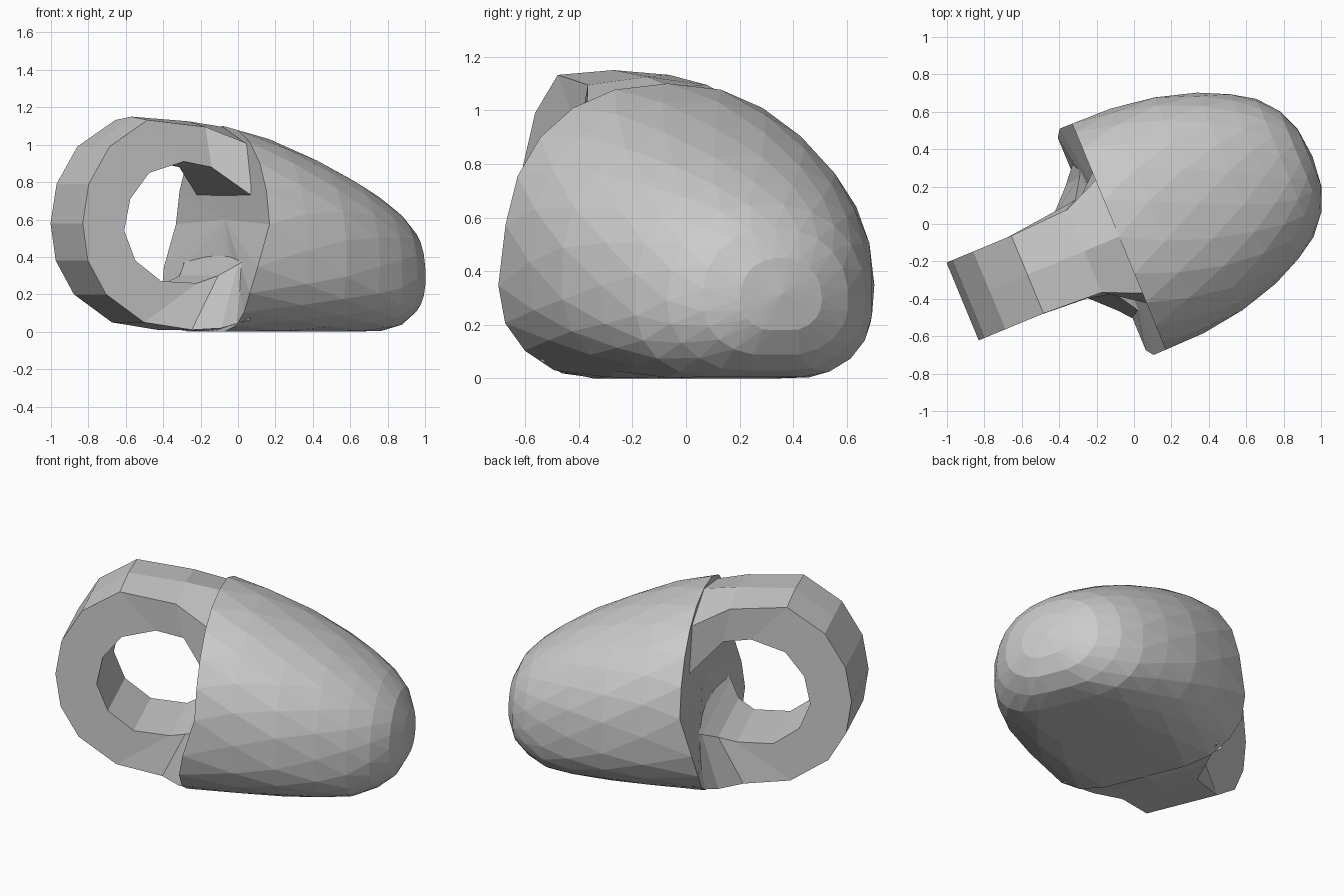
import bpy, math
from mathutils import Matrix

if "Cube" in bpy.data.objects:
    bpy.data.objects.remove(bpy.data.objects["Cube"])

# Local frame: x along the body, y across it, then turned about z
TURN = Matrix.Rotation(math.radians(22.5), 4, 'Z') @ Matrix.Translation((0, -0.032, 0))


def make_object(name, verts, faces):
    mesh = bpy.data.meshes.new(name)
    mesh.from_pydata(verts, [], faces)
    mesh.transform(TURN)
    mesh.update()
    ob = bpy.data.objects.new(name, mesh)
    bpy.context.collection.objects.link(ob)
    return ob


def spow(c, e):
    return math.copysign(abs(c) ** e, c)


# Rounded body: lofted sections (position, half width, bottom, top)
stations = [(-0.10, 0.66, 0.0, 1.10), (0.12, 0.65, 0.0, 1.035),
            (0.36, 0.62, 0.0, 0.935), (0.58, 0.552, 0.0, 0.83),
            (0.74, 0.48, 0.005, 0.735), (0.86, 0.40, 0.03, 0.65),
            (0.95, 0.295, 0.09, 0.56), (1.003, 0.165, 0.18, 0.45)]
N = 22
verts, faces = [], []
for k, (u, w, z0, z1) in enumerate(stations):
    zc = z0 + 0.42 * (z1 - z0)
    for i in range(N):
        a = 2 * math.pi * (i + 0.5 * k) / N + math.pi / 2
        s, c = math.sin(a), math.cos(a)
        n = 2.25 if s > 0 else (2.7 if k < 5 else 2.2)
        h = z1 - zc if s > 0 else (zc - z0) * 1.06
        # the underside is cut flat
        z = max(z0, zc + h * spow(s, 2 / n))
        # the lower part of the rim reaches forward
        lip = 0.10 * min(1, max(0, (0.58 - z) / 0.33)) if k == 0 else 0
        verts.append((u - lip, w * spow(c, 2 / n), z))
for k in range(len(stations) - 1):
    for i in range(N):
        j = (i + 1) % N
        a, b, c, d = k * N + i, k * N + j, (k + 1) * N + i, (k + 1) * N + j
        faces += [(a, b, c), (b, d, c)]
# slightly hollow end wall and blunt tip
wall, tip = len(verts), len(verts) + 1
verts += [(-0.09, 0, 0.60), (1.02, 0, 0.315)]
last = (len(stations) - 1) * N
for i in range(N):
    j = (i + 1) % N
    faces += [(j, i, wall), (last + i, last + j, tip)]
make_object("body", verts, faces)

# Ring handle: outer point, inner point, outer and inner half thickness,
# and drop of the outer corners where it blends into the round body
H = 0.225
ring = [((-0.07, 1.09), (-0.05, 0.69), 0.34, 0.42, 0.095),
        ((-0.30, 1.125), (-0.26, 0.88), 0.24, H, 0.03),
        ((-0.63, 1.15), (-0.42, 0.91), H, H, 0.018),
        ((-0.85, 0.99), (-0.62, 0.85), H, H, 0),
        ((-0.97, 0.79), (-0.73, 0.71), H, H, 0),
        ((-1.005, 0.58), (-0.765, 0.54), H, H, 0),
        ((-0.975, 0.38), (-0.70, 0.38), H, H, 0),
        ((-0.87, 0.20), (-0.55, 0.27), H, H, 0),
        ((-0.65, 0.05), (-0.34, 0.26), H, H, 0),
        ((-0.38, 0.01), (-0.24, 0.30), 0.24, 0.27, 0),
        ((-0.26, 0.004), (-0.17, 0.36), 0.36, 0.38, -0.015),
        ((-0.15, 0.003), (-0.08, 0.45), 0.49, 0.57, -0.06)]
verts, faces = [], []
for (uo, zo), (ui, zi), ho, hi, drop in ring:
    verts += [(uo, -ho, zo - drop), (uo, 0, zo), (uo, ho, zo - drop),
              (ui, hi, zi), (ui, -hi, zi)]
for k in range(len(ring) - 1):
    for i in range(5):
        j = (i + 1) % 5
        a, b = 5 * k, 5 * k + 5
        faces.append((a + i, b + i, b + j, a + j))
faces += [tuple(range(5)), tuple(len(verts) - 1 - i for i in range(5))]
make_object("ring_handle", verts, faces)
